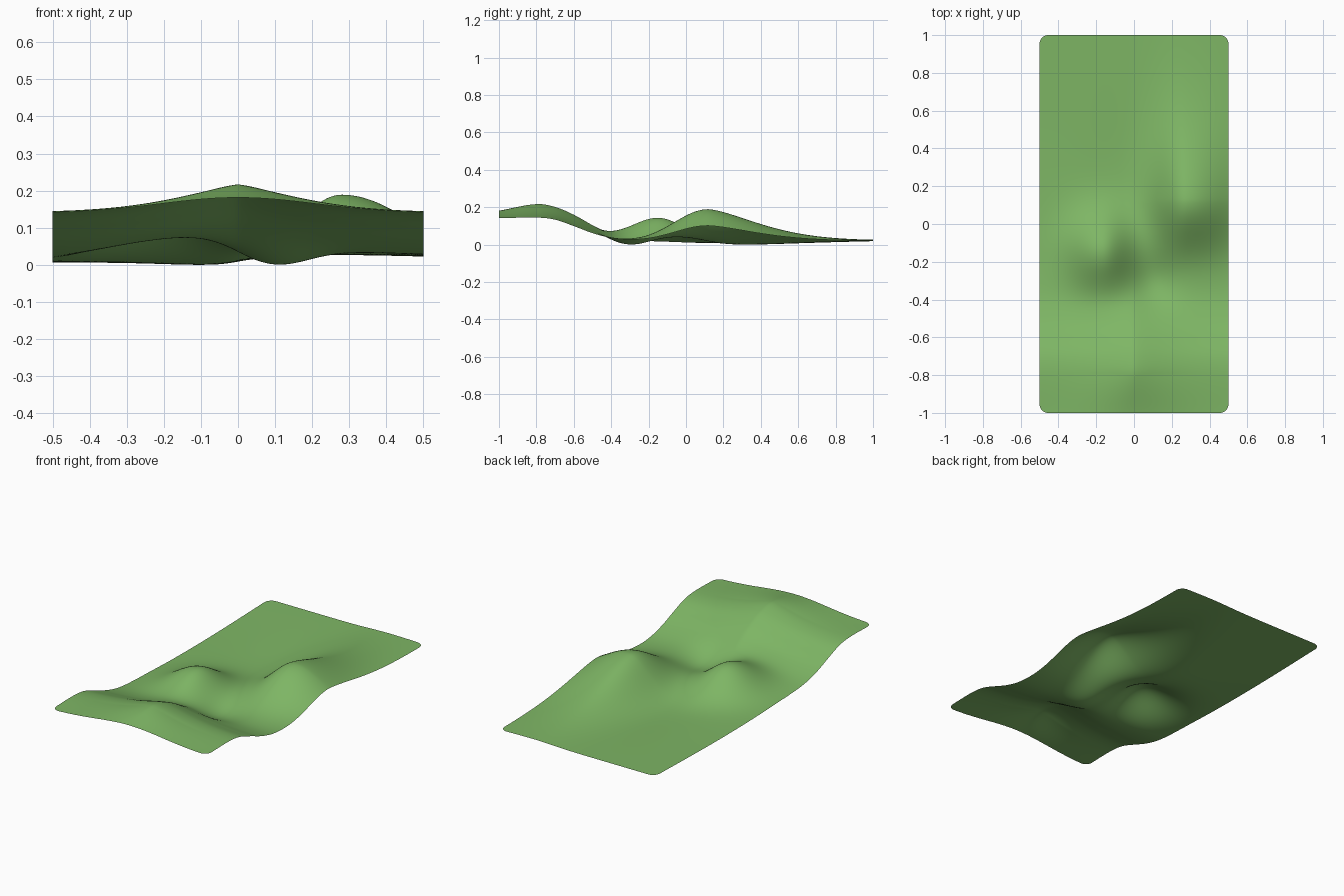
import bpy, bmesh, math

if "Cube" in bpy.data.objects:
    bpy.data.objects.remove(bpy.data.objects["Cube"])

NX, NY, R = 100, 200, 0.045      # grid resolution, corner radius

# side-edge height along y, and extra height of the front crest at x = 0
EDGE = [(-1, .142), (-.8, .145), (-.7, .134), (-.6, .1), (-.5, .063), (-.4, .037),
        (-.3, .024), (-.15, .015), (.1, .011), (.5, .011), (1, .022)]
CREST = [(-1, .043), (-.8, .075), (-.7, .071), (-.6, .063), (-.5, .044),
         (-.4, .018), (-.3, .004), (-.2, 0), (1, 0)]


def curve(pts, t):
    """Smooth interpolation through profile points."""
    n = len(pts)
    def slope(i):
        a, b = pts[max(i - 1, 0)], pts[min(i + 1, n - 1)]
        return (b[1] - a[1]) / (b[0] - a[0])
    for i in range(n - 1):
        (x0, z0), (x1, z1) = pts[i], pts[i + 1]
        if t <= x1 or i == n - 2:
            d = x1 - x0
            u = min(max((t - x0) / d, 0), 1)
            return ((2*u**3 - 3*u*u + 1) * z0 + (u**3 - 2*u*u + u) * d * slope(i)
                    + (3*u*u - 2*u**3) * z1 + (u**3 - u*u) * d * slope(i + 1))


def mound(x, y, cx, cy, amp, left, right, front, back, back_pow=2):
    """Hill with a different spread on each side."""
    dx, dy = x - cx, y - cy
    ex = (dx / (left if dx < 0 else right)) ** 2
    ey = (-dy / front) ** 2 if dy < 0 else (dy / back) ** back_pow
    return amp * math.exp(-ex - ey)


def height(x, y):
    k = min(max((-.8 - y) / .2, 0), 1)
    crest = math.exp(-(abs(x) / (.22 + .08 * k)) ** (1.4 + .6 * k))
    z = curve(EDGE, y) + curve(CREST, y) * crest
    z += mound(x, y, .28, .12, .182, .17, .27, .26, .41, 1.5)   # large right hill
    z += mound(x, y, -.165, -.145, .132, .19, .15, .21, .2)     # small left hill
    z += mound(x, y, .11, -.31, -.03, .12, .12, .14, .14)       # hollow before the hills
    z += mound(x, y, -.06, .25, -.008, .2, .1, .2, .3)          # hollow behind them
    return z


def rounded(x, y):
    """Pull grid corners onto a rounded rectangle."""
    dx, dy = abs(x) - (.5 - R), abs(y) - (1 - R)
    if dx > 0 and dy > 0:
        f = max(dx, dy) / math.hypot(dx, dy)
        x = math.copysign(.5 - R + dx * f, x)
        y = math.copysign(1 - R + dy * f, y)
    return x, y


# terrain sheet
bm = bmesh.new()
rows = []
for j in range(NY + 1):
    row = []
    for i in range(NX + 1):
        x, y = rounded(i / NX - .5, 2 * j / NY - 1)
        row.append(bm.verts.new((x, y, height(x, y))))
    rows.append(row)
for a, b in zip(rows, rows[1:]):
    for i in range(NX):
        bm.faces.new((a[i], a[i + 1], b[i + 1], b[i])).smooth = True

# stand the lowest point on the ground
low = min(v.co.z for v in bm.verts)
for v in bm.verts:
    v.co.z -= low

mesh = bpy.data.meshes.new("hilly_terrain")
bm.to_mesh(mesh)
bm.free()
terrain = bpy.data.objects.new("hilly_terrain", mesh)
bpy.context.collection.objects.link(terrain)

green = bpy.data.materials.new("grass green")
green.diffuse_color = (.21, .47, .13, 1)
green.use_nodes = True
green.node_tree.nodes["Principled BSDF"].inputs["Base Color"].default_value = green.diffuse_color
mesh.materials.append(green)
